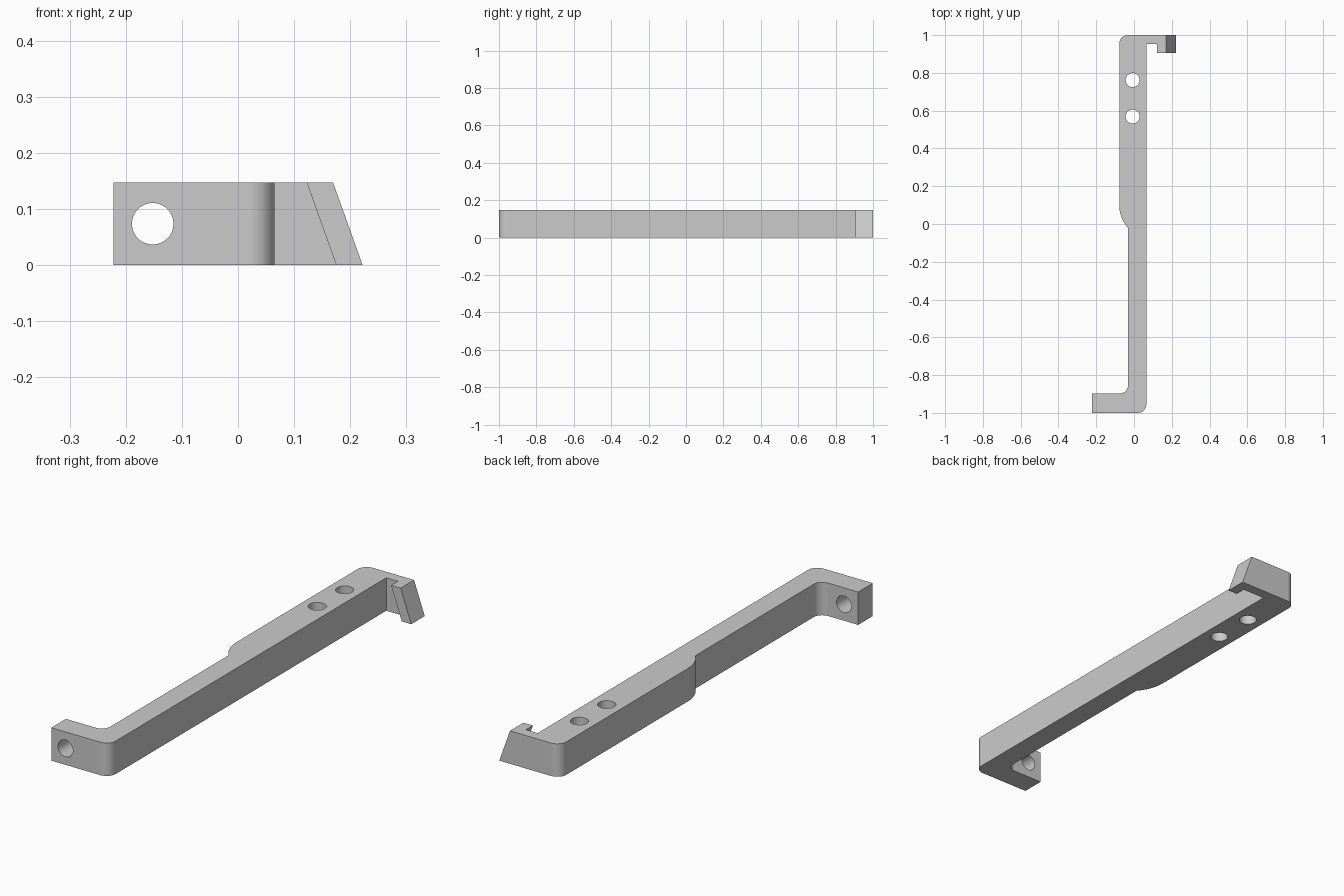
import bpy
import bmesh
import math
from mathutils import Vector, Matrix

cube = bpy.data.objects.get("Cube")
if cube:
    bpy.data.objects.remove(cube, do_unlink=True)

HEIGHT = 0.147
SLANT = 0.0525
HOLE_RADIUS = 0.037

# One grey material
grey = bpy.data.materials.new("plain_grey")
grey.use_nodes = True
colour = (0.6, 0.6, 0.6, 1)
grey.diffuse_color = colour
grey.node_tree.nodes["Principled BSDF"].inputs["Base Color"].default_value = colour


def fillet(before, corner, after, radius, steps=14):
    """Points of a rounded right-angle corner."""
    a = (Vector(before) - Vector(corner)).normalized() * radius
    b = (Vector(after) - Vector(corner)).normalized() * radius
    centre = Vector(corner) + a + b
    turns = [math.pi / 2 * i / steps for i in range(steps + 1)]
    return [centre - b * math.cos(t) - a * math.sin(t) for t in turns]


def bulge(start, end, steps=14):
    """Arc that leaves start along -y and reaches end at a sharp corner."""
    dx, dy = end[0] - start[0], start[1] - end[1]
    radius = (dx * dx + dy * dy) / (2 * dx)
    sweep = math.asin(dy / radius)
    return [Vector((start[0] + radius * (1 - math.cos(sweep * i / steps)),
                    start[1] - radius * math.sin(sweep * i / steps)))
            for i in range(steps + 1)]


# Outline of the bar, with foot, hook and widened upper half: (x, y, corner radius)
corners = [(-0.222, -1, 0), (0.065, -1, 0.045), (0.065, 0.953, 0),
           (0.175, 0.953, 0), (0.175, 0.905, 0), (0.222, 0.905, 0),
           (0.222, 1, 0), (-0.078, 1, 0.045), "bulge",
           (-0.032, -0.897, 0.042), (-0.222, -0.897, 0)]
outline = []
for i, c in enumerate(corners):
    if c == "bulge":
        outline += bulge((-0.078, 0.1), (-0.032, -0.02))
    elif c[2]:
        # Neighbours of every rounded corner lie on its axis-aligned sides
        prev, nxt = corners[i - 1], corners[i + 1]
        prev = (c[0], 0) if prev == "bulge" else prev[:2]
        nxt = (c[0], 0) if nxt == "bulge" else nxt[:2]
        outline += fillet(prev, c[:2], nxt, c[2])
    else:
        outline.append(Vector(c[:2]))

bm = bmesh.new()
base = bm.faces.new([bm.verts.new((p.x, p.y, 0)) for p in outline])
top = bmesh.ops.extrude_face_region(bm, geom=[base])["geom"]
for v in [g for g in top if isinstance(g, bmesh.types.BMVert)]:
    v.co.z = HEIGHT
    # Lean the hook inwards towards the top
    if v.co.x > 0.1:
        v.co.x -= SLANT
bmesh.ops.recalc_face_normals(bm, faces=bm.faces)
mesh = bpy.data.meshes.new("bracket_bar")
bm.to_mesh(mesh)
bm.free()
mesh.materials.append(grey)
bar = bpy.data.objects.new("bracket_bar", mesh)
bpy.context.collection.objects.link(bar)
bpy.context.view_layer.objects.active = bar


def drill(name, location, rotation=(0, 0, 0)):
    bpy.ops.mesh.primitive_cylinder_add(vertices=48, radius=HOLE_RADIUS, depth=0.4,
                                        location=location, rotation=rotation)
    cutter = bpy.context.object
    cutter.name = name
    cutter.hide_render = True
    cutter.data.materials.append(grey)
    mod = bar.modifiers.new(name, "BOOLEAN")
    mod.operation = "DIFFERENCE"
    mod.solver = "EXACT"
    mod.object = cutter
    bpy.context.view_layer.objects.active = bar
    bpy.ops.object.modifier_apply(modifier=mod.name)
    bpy.data.objects.remove(cutter, do_unlink=True)


# Two holes through the wide half, one through the foot
for y in (0.762, 0.569):
    drill("bar_hole_cutter", (-0.007, y, HEIGHT / 2))
drill("foot_hole_cutter", (-0.152, -0.95, HEIGHT / 2), (math.pi / 2, 0, 0))

# Smooth rounded walls, crisp edges, flat large faces
bpy.ops.object.select_all(action="DESELECT")
bar.select_set(True)
bpy.context.view_layer.objects.active = bar
bpy.ops.object.shade_smooth_by_angle(angle=math.radians(25))
weighted = bar.modifiers.new("flat_faces", "WEIGHTED_NORMAL")
weighted.keep_sharp = True
